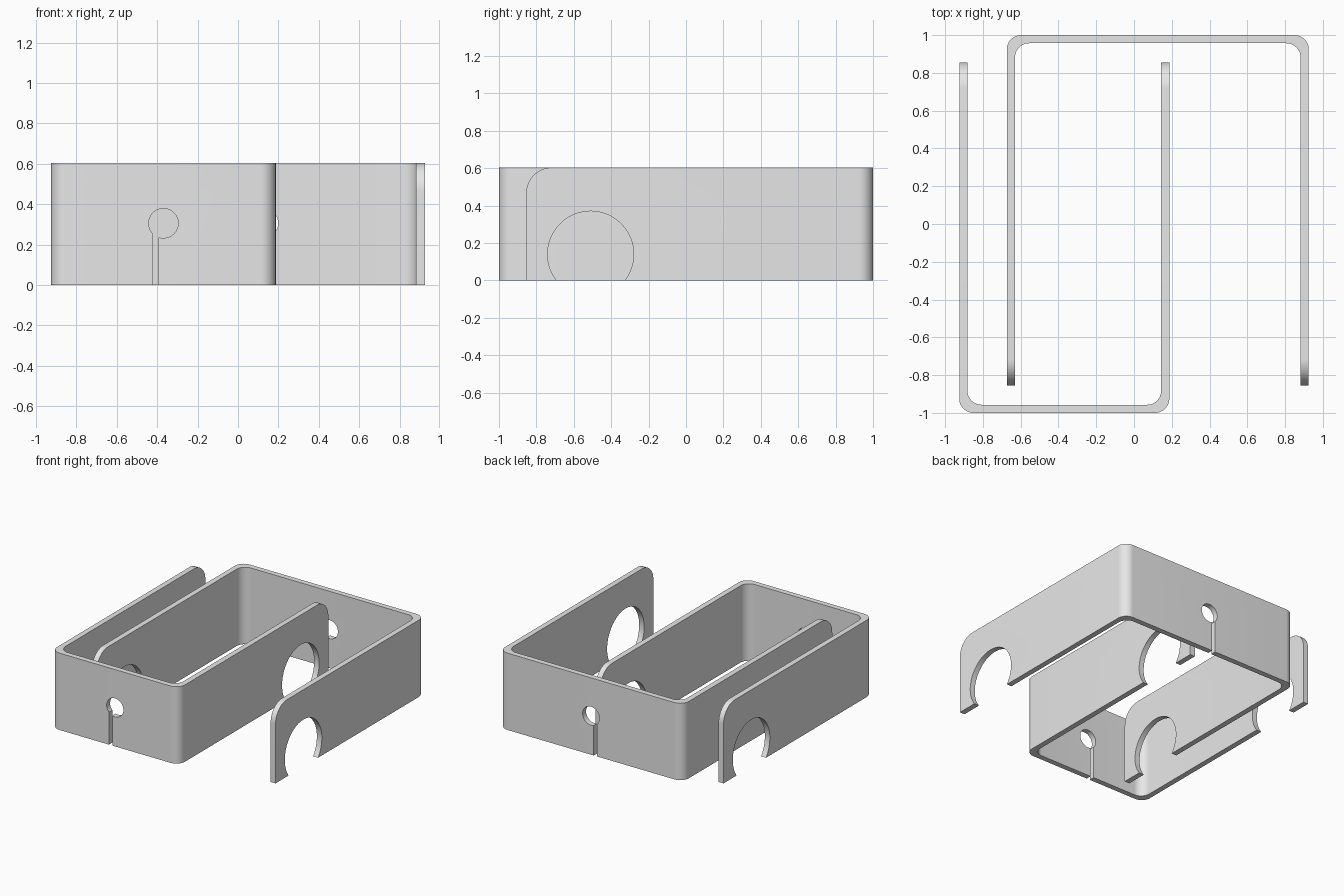
import bpy
import bmesh
from math import acos, asin, cos, degrees, pi, radians, sin, sqrt

if "Cube" in bpy.data.objects:
    bpy.data.objects.remove(bpy.data.objects["Cube"], do_unlink=True)

HEIGHT, WALL, BEND = 0.604, 0.043, 0.075
ARM_END, TIP_RADIUS = 0.855, 0.14
NOTCH_Y, NOTCH_Z, NOTCH_R = 0.51, 0.14, 0.23
HOLE_Z, HOLE_R, SLOT_A, SLOT_B = 0.305, 0.073, -0.053, -0.024

grey = bpy.data.materials.new("plain grey")
grey.use_nodes = True
grey.diffuse_color = (0.8, 0.8, 0.8, 1)
grey.node_tree.nodes["Principled BSDF"].inputs["Base Color"].default_value = grey.diffuse_color


def arc(cx, cy, r, start, end, steps=12):
    """Points along an arc, angles in degrees."""
    angles = [radians(start + (end - start) * i / steps) for i in range(steps + 1)]
    return [(cx + r * cos(a), cy + r * sin(a)) for a in angles]


def prism(name, outline, place, low, high):
    """Extrude a closed outline; place(u, v, w) maps it into space."""
    bm = bmesh.new()
    face = bm.faces.new([bm.verts.new(place(u, v, low)) for u, v in outline])
    far = bmesh.ops.extrude_face_region(bm, geom=[face])["geom"]
    moved = [g for g in far if isinstance(g, bmesh.types.BMVert)]
    shift = [b - a for a, b in zip(place(0, 0, low), place(0, 0, high))]
    bmesh.ops.translate(bm, verts=moved, vec=shift)
    bmesh.ops.recalc_face_normals(bm, faces=bm.faces[:])
    mesh = bpy.data.meshes.new(name)
    bm.to_mesh(mesh)
    bm.free()
    mesh.materials.append(grey)
    obj = bpy.data.objects.new(name, mesh)
    bpy.context.collection.objects.link(obj)
    return obj


def cut(obj, cutter, operation):
    mod = obj.modifiers.new("cut", 'BOOLEAN')
    mod.operation, mod.object, mod.solver = operation, cutter, 'EXACT'
    bpy.context.view_layer.objects.active = obj
    bpy.ops.object.modifier_apply(modifier=mod.name)
    bpy.data.objects.remove(cutter, do_unlink=True)


def bracket(name, x0, x1, side):
    """U-shaped strip; side = 1 puts the web at the front, -1 at the back."""
    r, over = BEND, ARM_END + 0.05
    y_out, y_in = -1 + r, -1 + WALL + r
    strip = [(x0, over)] + arc(x0 + r, y_out, r, 180, 270) + arc(x1 - r, y_out, r, 270, 360)
    strip += [(x1, over), (x1 - WALL, over)]
    strip += arc(x1 - WALL - r, y_in, r, 360, 270) + arc(x0 + WALL + r, y_in, r, 270, 180)
    strip += [(x0 + WALL, over)]
    obj = prism(name, strip, lambda u, v, w: (u, v * side, w), 0, HEIGHT)

    # Arm silhouette: rounded tip and round notch open at the bottom
    half = sqrt(NOTCH_R ** 2 - NOTCH_Z ** 2)
    dip = degrees(asin(NOTCH_Z / NOTCH_R))
    shape = [(-1.1, -0.1), (NOTCH_Y - half, -0.1)]
    shape += arc(NOTCH_Y, NOTCH_Z, NOTCH_R, 180 + dip, -dip, 48)
    shape += [(NOTCH_Y + half, -0.1), (ARM_END, -0.1)]
    shape += arc(ARM_END - TIP_RADIUS, HEIGHT - TIP_RADIUS, TIP_RADIUS, 0, 90, 16)
    shape += [(ARM_END - TIP_RADIUS, 0.7), (-1.1, 0.7)]
    cut(obj, prism("arm_cutter", shape, lambda u, v, w: (w, u * side, v), -1.2, 1.2), 'INTERSECT')

    # Keyhole through the web
    c = (x0 + x1) / 2
    start = -degrees(acos(SLOT_B / HOLE_R))
    end = 360 - degrees(acos(SLOT_A / HOLE_R))
    key = arc(c, HOLE_Z, HOLE_R, start, end, 40) + [(c + SLOT_A, -0.1), (c + SLOT_B, -0.1)]
    cut(obj, prism("keyhole_cutter", key, lambda u, v, w: (u, w * side, v), -1.1, -0.9), 'DIFFERENCE')

    bpy.ops.object.select_all(action='DESELECT')
    obj.select_set(True)
    bpy.context.view_layer.objects.active = obj
    bpy.ops.object.shade_smooth_by_angle(angle=pi / 6)


bracket("front_bracket", -0.925, 0.187, 1)
bracket("back_bracket", -0.673, 0.925, -1)
